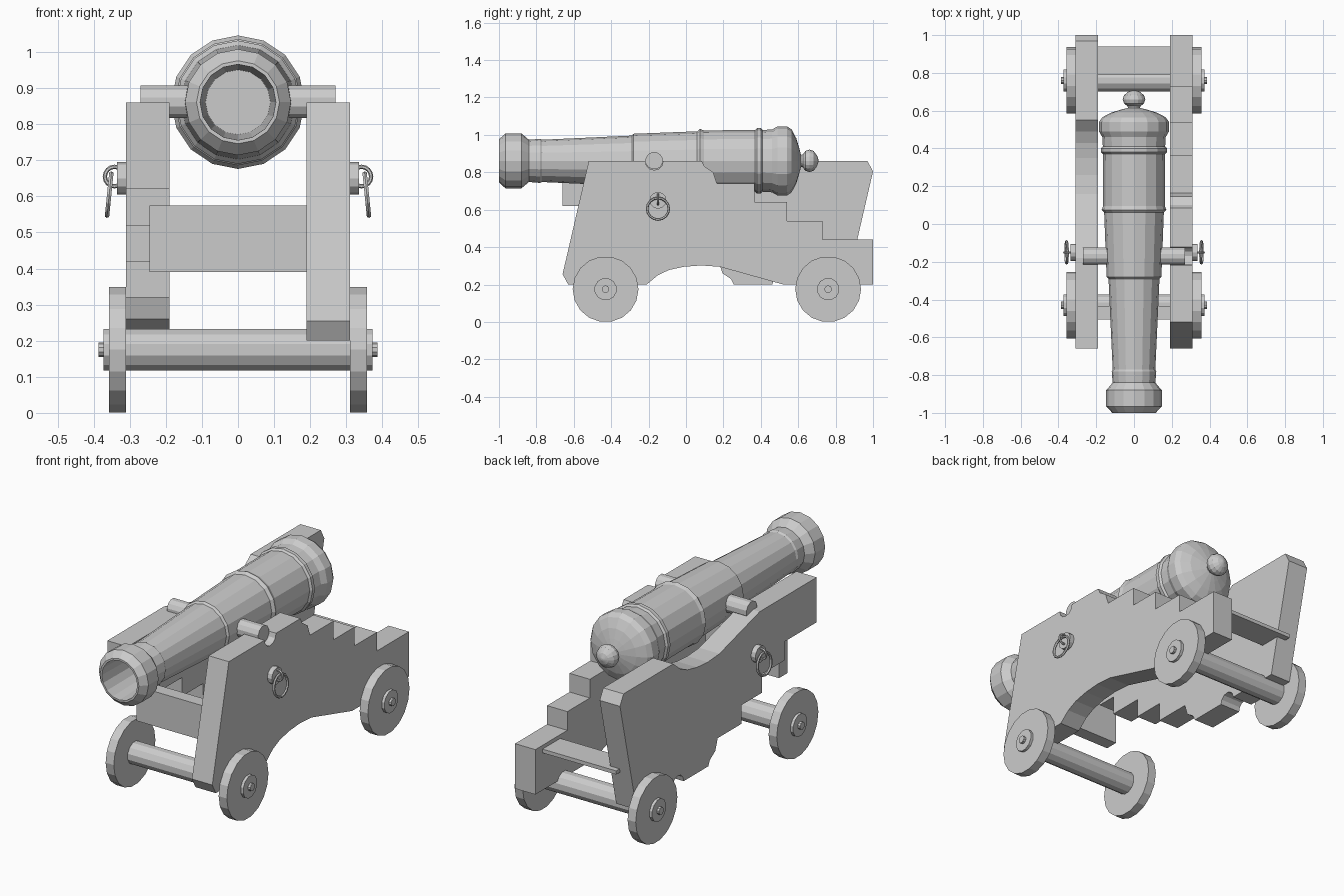
import bpy
import bmesh
import math
from mathutils import Matrix, Vector

cube = bpy.data.objects.get("Cube")
if cube:
    bpy.data.objects.remove(cube, do_unlink=True)

grey = bpy.data.materials.new("plain grey")
grey.use_nodes = True
grey.diffuse_color = (0.6, 0.6, 0.6, 1)
grey.node_tree.nodes["Principled BSDF"].inputs["Base Color"].default_value = (0.6, 0.6, 0.6, 1)


def finish(name, bm):
    bmesh.ops.recalc_face_normals(bm, faces=bm.faces)
    mesh = bpy.data.meshes.new(name)
    bm.to_mesh(mesh)
    bm.free()
    mesh.materials.append(grey)
    obj = bpy.data.objects.new(name, mesh)
    bpy.context.collection.objects.link(obj)
    return obj


def lathe(name, profile, sides, centre, along_x=False, turn=0.0):
    """Revolve (position, radius) pairs around the y axis, or the x axis."""
    bm = bmesh.new()
    rings = []
    for pos, radius in profile:
        ring = []
        for i in range(sides):
            a = math.tau * i / sides + turn
            u, w = radius * math.sin(a), radius * math.cos(a)
            point = Vector((pos, u, w)) if along_x else Vector((u, pos, w))
            ring.append(bm.verts.new(point + Vector(centre)))
        rings.append(ring)
    for a, b in zip(rings, rings[1:]):
        for i in range(sides):
            j = (i + 1) % sides
            bm.faces.new((a[i], a[j], b[j], b[i]))
    bm.faces.new(rings[0])
    bm.faces.new(rings[-1])
    return finish(name, bm)


def rod(name, x0, x1, radius, sides, y, z, turn=0.0):
    return lathe(name, [(x0, radius), (x1, radius)], sides, (0, y, z), True, turn)


def box(name, low, high):
    bm = bmesh.new()
    bmesh.ops.create_cube(bm, size=1)
    for v in bm.verts:
        v.co = [(h if c > 0 else l) for c, l, h in zip(v.co, low, high)]
    return finish(name, bm)


def plank(name, outline, x0, x1):
    bm = bmesh.new()
    face = bm.faces.new([bm.verts.new((x0, y, z)) for y, z in outline])
    out = bmesh.ops.extrude_face_region(bm, geom=[face])
    moved = [g for g in out["geom"] if isinstance(g, bmesh.types.BMVert)]
    bmesh.ops.translate(bm, verts=moved, vec=(x1 - x0, 0, 0))
    return finish(name, bm)


def ring(name, major, minor, matrix, sides=16, tube=6):
    bm = bmesh.new()
    loops = []
    for i in range(sides):
        a = math.tau * i / sides
        loop = []
        for k in range(tube):
            b = math.tau * k / tube
            r = major + minor * math.cos(b)
            loop.append(bm.verts.new(matrix @ Vector((r * math.cos(a), r * math.sin(a), minor * math.sin(b)))))
        loops.append(loop)
    for i in range(sides):
        a, b = loops[i], loops[(i + 1) % sides]
        for k in range(tube):
            n = (k + 1) % tube
            bm.faces.new((a[k], a[n], b[n], b[k]))
    return finish(name, bm)


# Barrel with hollow bore, mouldings, breech and knob
barrel_profile = [
    (-0.5, 0.09), (-1.0, 0.105), (-1.0, 0.115), (-0.965, 0.147), (-0.88, 0.147),
    (-0.84, 0.113), (-0.78, 0.118), (-0.77, 0.113), (-0.29, 0.135), (-0.28, 0.145),
    (0.06, 0.158), (0.075, 0.171), (0.095, 0.163), (0.37, 0.165), (0.38, 0.175),
    (0.4, 0.175), (0.41, 0.165), (0.46, 0.168), (0.49, 0.185), (0.54, 0.185),
    (0.565, 0.168), (0.59, 0.12), (0.605, 0.07), (0.615, 0.032), (0.625, 0.035),
    (0.638, 0.053), (0.66, 0.06), (0.682, 0.053), (0.7, 0.03), (0.708, 0.006),
]
lathe("barrel", barrel_profile, 16, (0, 0, 0.861))
rod("trunnion", -0.27, 0.27, 0.047, 12, -0.17, 0.862, math.pi / 12)

# Stepped side cheek, with a half round notch for the trunnion
notch = []
for i in range(7):
    a = math.pi * i / 6
    notch.append((-0.17 - 0.048 * math.cos(a), 0.86 - 0.048 * math.sin(a)))
cheek = [(-0.63, 0.2), (-0.66, 0.255), (-0.52, 0.86)] + notch + [
    (0.085, 0.86), (0.1, 0.83), (0.145, 0.8), (0.165, 0.74), (0.365, 0.74),
    (0.365, 0.64), (0.54, 0.64), (0.54, 0.54), (0.73, 0.54), (0.73, 0.44),
    (1.0, 0.44), (1.0, 0.2), (0.52, 0.2), (0.18, 0.295), (0.08, 0.302),
    (-0.01, 0.295), (-0.09, 0.278), (-0.15, 0.25), (-0.21, 0.2),
]
plank("left_cheek", cheek, 0.19, 0.31)
# The other cheek is the same board turned half way round
plank("right_cheek", [(0.34 - y, 1.06 - z) for y, z in cheek], -0.31, -0.19)

# Cross pieces
box("front_transom", (-0.245, -0.505, 0.39), (0.245, -0.435, 0.575))
box("rear_bed_plate", (-0.245, 0.79, 0.4), (0.245, 0.94, 0.42))

# Axles and wheels
for place, y in (("front", -0.43), ("rear", 0.76)):
    rod(place + "_axle", -0.373, 0.373, 0.06, 12, y, 0.175, math.pi / 12)
    rod(place + "_axle_pin", -0.387, 0.387, 0.02, 10, y, 0.175)
    for side, s in (("left", 1), ("right", -1)):
        rod(f"{place}_{side}_wheel", s * 0.31, s * 0.358, 0.176, 18, y, 0.175, math.pi / 18)

# Eye bolts and hanging rings on both cheeks
for side, s in (("left", 1), ("right", -1)):
    rod(side + "_bolt_plate", s * 0.3, s * 0.336, 0.045, 12, -0.15, 0.65)
    eye = Matrix.Translation((s * 0.342, -0.15, 0.655)) @ Matrix.Rotation(math.pi / 2, 4, "X")
    ring(side + "_eye", 0.027, 0.006, eye)
    tilt = Matrix.Rotation(s * (math.pi / 2 - 0.1), 4, "Y")
    ring(side + "_hanging_ring", 0.058, 0.007, Matrix.Translation((s * 0.357, -0.15, 0.605)) @ tilt)
